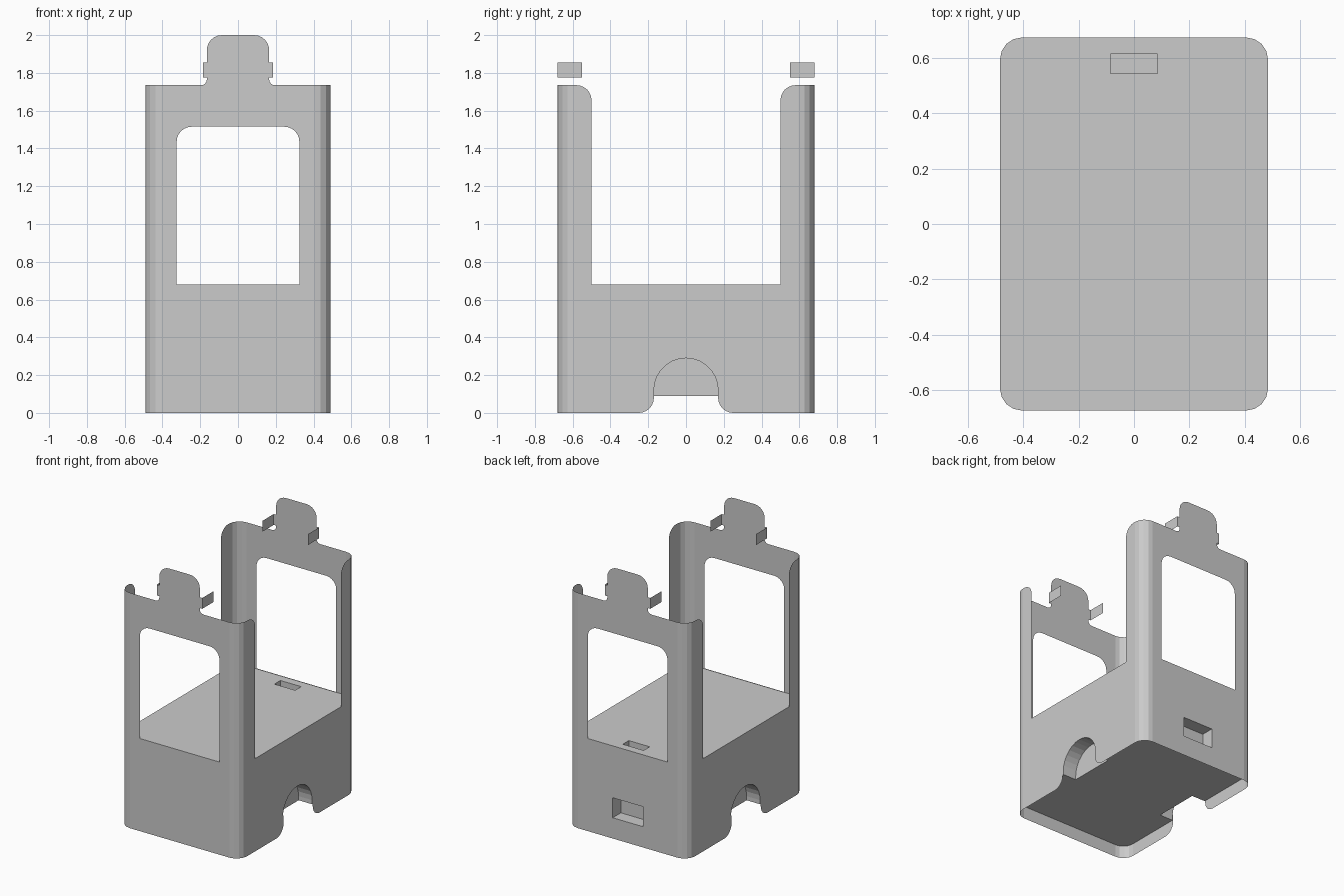
import bpy, bmesh
from math import sin, cos, radians

if "Cube" in bpy.data.objects:
    bpy.data.objects.remove(bpy.data.objects["Cube"])

W, D, H = 0.49, 0.68, 1.735      # half width, half depth, wall height
R = 0.085                        # corner radius


def arc(cx, cy, r, a0, a1, n=6):
    return [(cx + r * cos(radians(a0 + (a1 - a0) * i / n)),
             cy + r * sin(radians(a0 + (a1 - a0) * i / n))) for i in range(n + 1)]


def make_object(name, bm):
    mesh = bpy.data.meshes.new(name)
    bm.to_mesh(mesh)
    bm.free()
    obj = bpy.data.objects.new(name, mesh)
    bpy.context.collection.objects.link(obj)
    return obj


def face(bm, pts):
    return bm.faces.new([bm.verts.new(p) for p in pts])


def prism(name, pts, vec):
    bm = bmesh.new()
    f = face(bm, pts)
    new = bmesh.ops.extrude_face_region(bm, geom=[f])["geom"]
    bmesh.ops.translate(bm, vec=vec, verts=[v for v in new if isinstance(v, bmesh.types.BMVert)])
    bmesh.ops.recalc_face_normals(bm, faces=bm.faces)
    return make_object(name, bm)


def shell(name, s, slot):
    """Folded sheet for one end; right half is built, then mirrored in x."""
    bm = bmesh.new()
    # end panel with window, neck, ears and rounded tab
    panel = [(0, 0), (W - R, 0), (W - R, H)]
    panel += arc(0.195, 1.765, 0.03, 270, 180, 4)
    panel += [(0.165, 1.775), (0.185, 1.775), (0.185, 1.855), (0.165, 1.855)]
    panel += arc(0.085, 1.92, 0.08, 0, 90)
    panel += [(0, 2.0), (0, 1.515)]
    panel += arc(0.245, 1.435, 0.08, 90, 0)
    panel += [(0.325, 0.68), (0, 0.68)]
    if slot:
        panel += [(0, 0.30), (0.125, 0.30), (0.125, 0.15), (0, 0.15)]
    face(bm, [(x, s * D, z) for x, z in panel])
    # folded ear
    face(bm, [(0.185, s * y, z) for y, z in
              [(D, 1.775), (D, 1.855), (0.55, 1.855), (0.55, 1.775)]])
    # rounded corner
    bend = arc(W - R, D - R, R, 90, 0, 4)
    for (x0, y0), (x1, y1) in zip(bend, bend[1:]):
        face(bm, [(x0, s * y0, 0), (x1, s * y1, 0), (x1, s * y1, H), (x0, s * y0, H)])
    # side flange with foot strip
    flange = [(D - R, 0)] + arc(0.25, 0.08, 0.08, 270, 180)
    flange += [(0.17, 0.14)] + arc(0.43, 0.21, 0.07, 270, 360)
    flange += arc(0.58, H - 0.08, 0.08, 180, 90) + [(D - R, H)]
    face(bm, [(W, s * y, z) for y, z in flange])
    bmesh.ops.remove_doubles(bm, verts=bm.verts, dist=1e-5)
    bmesh.ops.recalc_face_normals(bm, faces=bm.faces)
    obj = make_object(name, bm)
    obj.modifiers.new("mirror", 'MIRROR')
    return obj


shell("front_shell", -1, False)
shell("back_shell", 1, True)

# inner block carrying the platform
g = 0.005
outline = []
for sx, sy, a in [(1, 1, 0), (-1, 1, 90), (-1, -1, 180), (1, -1, 270)]:
    outline += arc(sx * (W - R), sy * (D - R), R - g, a, a + 90, 4)
block = prism("inner_block", [(x, y, 0.09) for x, y in outline], (0, 0, 0.59))


def cut(cutter):
    cutter.hide_render = True
    cutter.hide_viewport = True
    cutter.display_type = 'WIRE'
    m = block.modifiers.new(cutter.name, 'BOOLEAN')
    m.operation, m.object, m.solver = 'DIFFERENCE', cutter, 'EXACT'


# arched finger pockets in both sides
arch = [(-0.17, -0.1), (0.17, -0.1)] + arc(0, 0.12, 0.17, 0, 180, 14)
for s, side in [(1, "right"), (-1, "left")]:
    cut(prism(side + "_arch_cutter", [(s * 0.375, y, z) for y, z in arch], (s * 0.2, 0, 0)))

# slots in the back wall and in the platform
cut(prism("back_slot_cutter", [(x, 0.58, z) for x, z in
          [(-0.125, 0.15), (0.125, 0.15), (0.125, 0.30), (-0.125, 0.30)]], (0, 0.2, 0)))
cut(prism("top_slot_cutter", [(x, y, 0.64) for x, y in
          [(-0.085, 0.545), (0.085, 0.545), (0.085, 0.615), (-0.085, 0.615)]], (0, 0, 0.2)))
